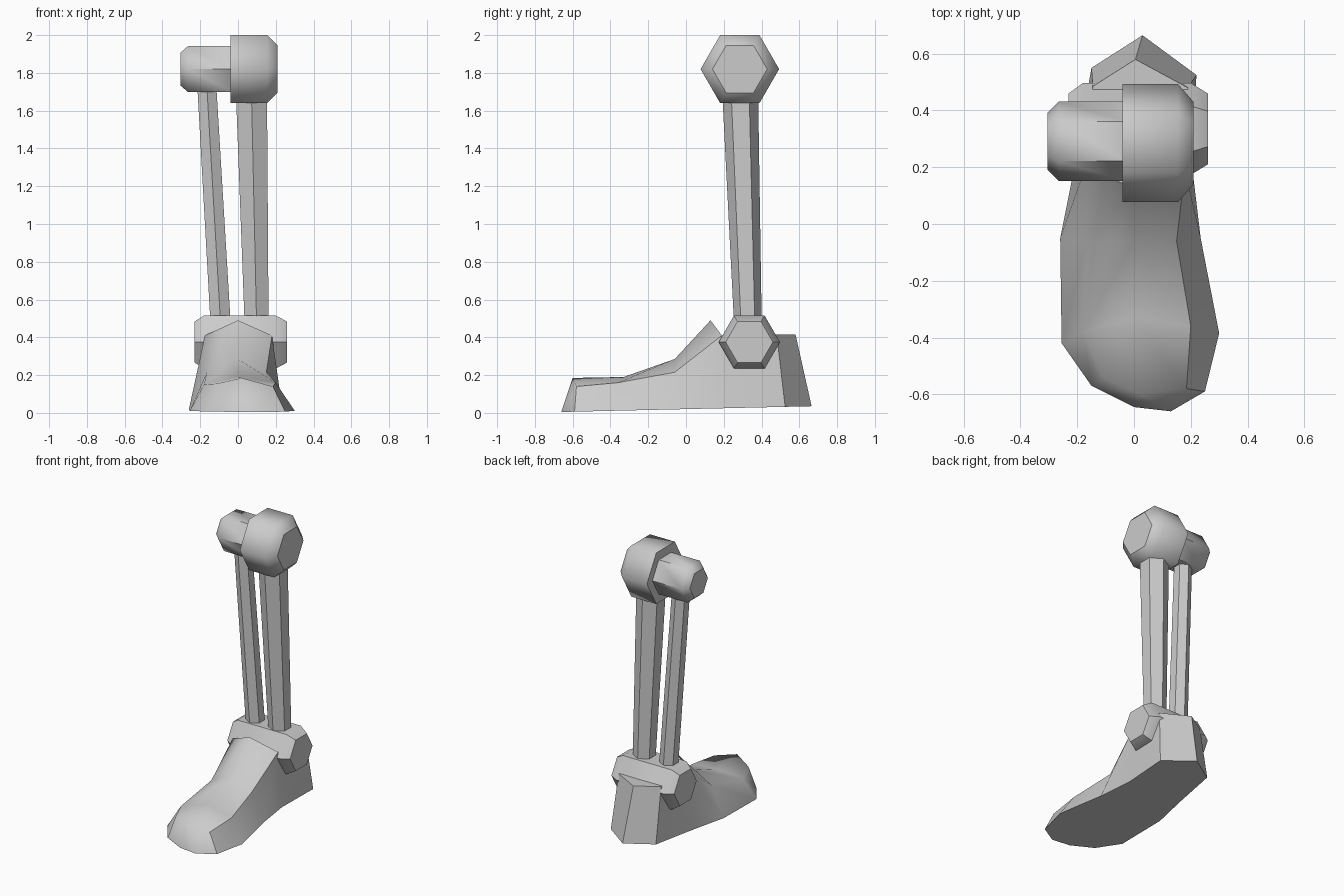
import bpy, bmesh, math
from mathutils import Vector

if "Cube" in bpy.data.objects:
    bpy.data.objects.remove(bpy.data.objects["Cube"], do_unlink=True)

GREY = (0.6, 0.6, 0.6, 1)
grey = bpy.data.materials.new("light grey")
grey.use_nodes = True
grey.diffuse_color = GREY
grey.node_tree.nodes["Principled BSDF"].inputs["Base Color"].default_value = GREY


def finish(name, bm, sharp_rule):
    """Shade smooth, mark hard edges by the rule, and link the object."""
    bmesh.ops.recalc_face_normals(bm, faces=bm.faces)
    bm.normal_update()
    for f in bm.faces:
        f.smooth = True
    for e in bm.edges:
        e.smooth = not sharp_rule(e)
    mesh = bpy.data.meshes.new(name)
    bm.to_mesh(mesh)
    bm.free()
    mesh.materials.append(grey)
    bpy.context.collection.objects.link(bpy.data.objects.new(name, mesh))


def hex_loft(name, stations, axis, limit):
    """Six-sided solid through (centre, radius) stations; x or z axis."""
    bm = bmesh.new()
    rings = []
    for centre, r in stations:
        ring = []
        for i in range(6):
            a = i * math.pi / 3
            c, s = r * math.cos(a), r * math.sin(a)
            offset = (0, c, s) if axis == "x" else (s, c, 0)
            ring.append(bm.verts.new(Vector(centre) + Vector(offset)))
        rings.append(ring)
    for a, b in zip(rings, rings[1:]):
        for i in range(6):
            j = (i + 1) % 6
            bm.faces.new((a[i], a[j], b[j], b[i]))
    bm.faces.new(rings[0])
    bm.faces.new(rings[-1])
    finish(name, bm, lambda e: e.calc_face_angle(0) > math.radians(limit)
           or any(len(f.verts) == 6 for f in e.link_faces))


# Knee and ankle joints, chamfered at the outer ends
def joint(name, y, z, profile, limit):
    hex_loft(name, [((x, y, z), r) for x, r in profile], "x", limit)


joint("large_knee_joint", 0.285, 1.82, [(-0.04, 0.208), (0.155, 0.208), (0.21, 0.145)], 65)
joint("small_knee_joint", 0.292, 1.82, [(-0.305, 0.1), (-0.265, 0.14), (-0.03, 0.14)], 45)
joint("ankle_joint", 0.335, 0.375,
      [(-0.23, 0.125), (-0.18, 0.162), (0.2, 0.162), (0.26, 0.125)], 45)

# Shin bones
hex_loft("large_shin_bone", [((0.1, 0.33, 0.4), 0.072), ((0.07, 0.285, 1.75), 0.096)], "z", 30)
hex_loft("small_shin_bone", [((-0.088, 0.33, 0.4), 0.062), ((-0.168, 0.29, 1.78), 0.058)], "z", 30)

# Foot: sole outline from the toe tip round the outer side to the heel and back
bm = bmesh.new()


def sole(x, y):
    return bm.verts.new((x, y, 0.02 + 0.023 * y))


toe_a, toe_b = sole(0.0, -0.645), sole(0.13, -0.66)
left_sole = [sole(*p) for p in
             [(0.25, -0.59), (0.3, -0.385), (0.235, -0.05), (0.205, 0.2), (0.22, 0.525)]]
right_sole = [sole(*p) for p in
              [(-0.15, -0.57), (-0.255, -0.42), (-0.26, -0.05), (-0.21, 0.2), (-0.15, 0.55)]]
heel = sole(0.03, 0.665)

# Upper edges on both sides and the ridge of the instep
left_top = [bm.verts.new(p) for p in
            [(0.185, -0.58, 0.14), (0.2, -0.36, 0.16), (0.15, -0.06, 0.215),
             (0.18, 0.19, 0.41), (0.19, 0.48, 0.415)]]
right_top = [bm.verts.new(p) for p in
             [(-0.11, -0.54, 0.155), (-0.18, -0.38, 0.15), (-0.165, -0.06, 0.215),
              (-0.175, 0.19, 0.41), (-0.145, 0.485, 0.415)]]
ridge = [bm.verts.new(p) for p in
         [(0.02, -0.6, 0.185), (0.0, -0.33, 0.19), (0.0, -0.06, 0.285), (0.0, 0.13, 0.49)]]
heel_top = bm.verts.new((0.005, 0.58, 0.415))

for side_sole, side_top in ((left_sole, left_top), (right_sole, right_top)):
    for i in range(4):
        bm.faces.new((side_sole[i], side_sole[i + 1], side_top[i + 1], side_top[i]))
    for i in range(3):
        bm.faces.new((side_top[i], side_top[i + 1], ridge[i + 1], ridge[i]))
    bm.faces.new((side_sole[4], heel, heel_top, side_top[4]))

# Toe cap, ankle opening, heel top and underside
bm.faces.new((right_sole[0], toe_a, ridge[0], right_top[0]))
bm.faces.new((toe_a, toe_b, ridge[0]))
bm.faces.new((toe_b, left_sole[0], left_top[0], ridge[0]))
bm.faces.new((right_top[3], ridge[3], left_top[3]))
bm.faces.new((right_top[3], left_top[3], left_top[4], heel_top, right_top[4]))
bm.faces.new([toe_a, toe_b] + left_sole + [heel] + right_sole[::-1])


def is_hard(f):
    n = f.normal
    return n.x > 0.75 or n.z < -0.5 or n.y > 0.5 or len(f.verts) == 5


def foot_edge(e):
    hard = [is_hard(f) for f in e.link_faces]
    return any(hard) and (not all(hard) or e.calc_face_angle(0) > math.radians(25))


finish("foot", bm, foot_edge)
